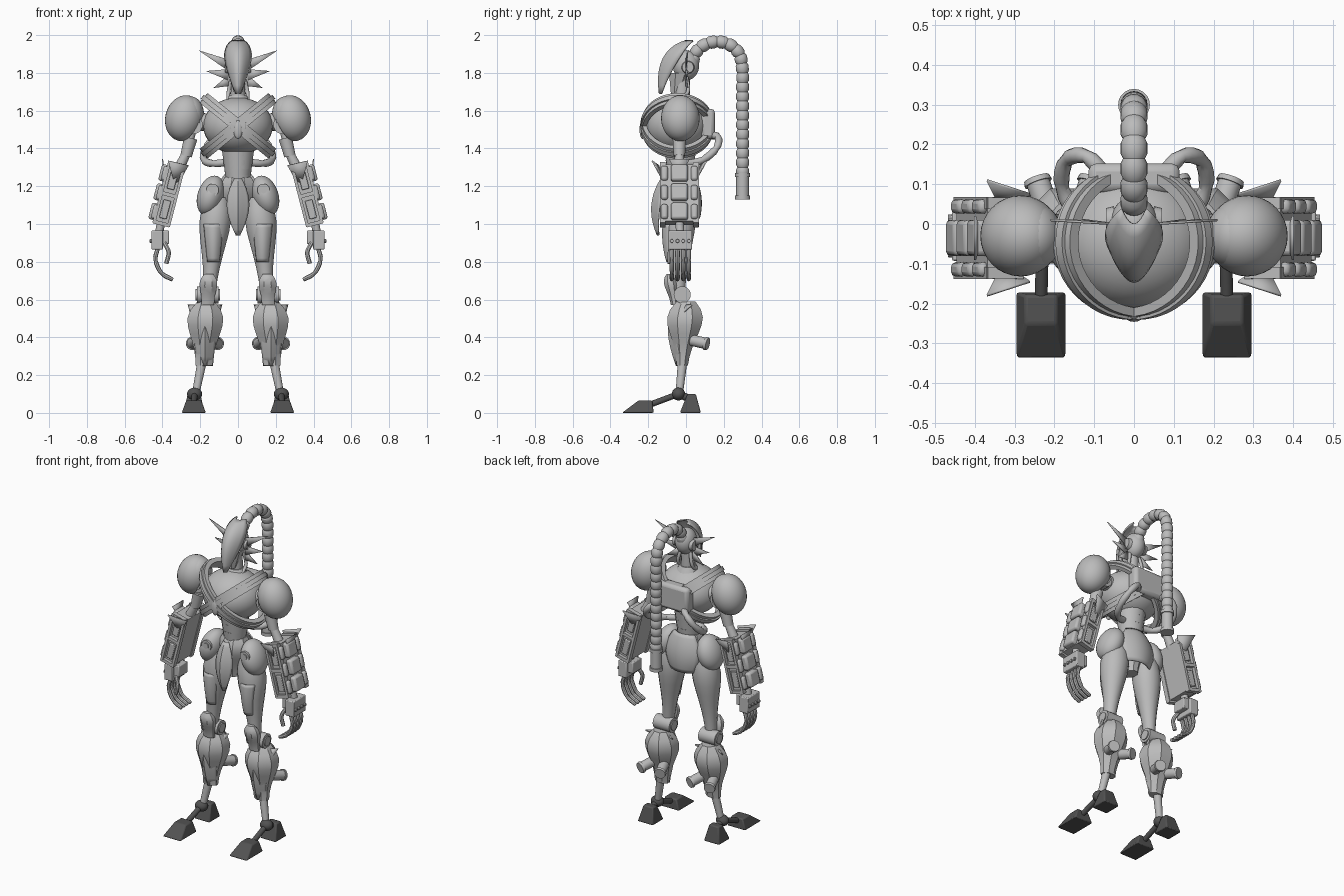
import bpy, bmesh
from math import sin, cos, pi, radians
from mathutils import Vector, Matrix

if "Cube" in bpy.data.objects:
    bpy.data.objects.remove(bpy.data.objects["Cube"], do_unlink=True)


def material(name, value):
    colour = (value, value, value, 1)
    mat = bpy.data.materials.new(name)
    mat.use_nodes = True
    mat.diffuse_color = colour
    mat.node_tree.nodes["Principled BSDF"].inputs["Base Color"].default_value = colour
    return mat


GREY = material("light grey metal", .5)
DARK = material("dark grey rubber", .085)
parts = []


def finish(name, bm, mat=GREY, pair=False, bevel=0, thick=0):
    # turn a bmesh into an object, mirrored to the other side when it is one of a pair
    bmesh.ops.recalc_face_normals(bm, faces=bm.faces)
    mesh = bpy.data.meshes.new(name)
    bm.to_mesh(mesh)
    bm.free()
    mesh.materials.append(mat)
    ob = bpy.data.objects.new(name, mesh)
    bpy.context.collection.objects.link(ob)
    if thick:
        solid = ob.modifiers.new("thickness", "SOLIDIFY")
        solid.thickness, solid.offset = thick, 0
    if bevel:
        edge = ob.modifiers.new("bevel", "BEVEL")
        edge.width, edge.segments = bevel, 2
    if pair:
        ob.modifiers.new("mirror", "MIRROR").use_mirror_merge = False
    parts.append(ob)


def skin(bm, rings, caps=True):
    # bridge closed rings of points
    verts = [[bm.verts.new(p) for p in ring] for ring in rings]
    n = len(verts[0])
    for a, b in zip(verts, verts[1:]):
        for i in range(n):
            bm.faces.new((a[i], a[(i + 1) % n], b[(i + 1) % n], b[i]))
    if caps:
        bm.faces.new(verts[0])
        bm.faces.new(verts[-1])


def loft(name, low, high, size_low, size_high, swell=0, sides=16, **options):
    # tapered column between two centres, swelling most in its upper half
    bm, low, high = bmesh.new(), Vector(low), Vector(high)
    size_low, size_high = Vector(size_low), Vector(size_high)
    steps, rings = (8 if swell else 1), []
    for step in range(steps + 1):
        t = step / steps
        centre = low.lerp(high, t)
        rx, ry = (size_low.lerp(size_high, t) + Vector((swell, swell)) * sin(pi * t * t)) / cos(pi / sides)
        angles = [(2 * i + 1) * pi / sides for i in range(sides)]
        rings.append([centre + Vector((rx * cos(a), ry * sin(a), 0)) for a in angles])
    skin(bm, rings)
    finish(name, bm, **options)


def rods(name, items, sides=20, **options):
    # straight rods given as start, end, start radius, end radius
    bm = bmesh.new()
    for start, end, first, last in items:
        start, end = Vector(start), Vector(end)
        axis = end - start
        place = Matrix.Translation((start + end) / 2) @ axis.to_track_quat("Z", "Y").to_matrix().to_4x4()
        bmesh.ops.create_cone(bm, cap_ends=True, segments=sides, radius1=first, radius2=last,
                              depth=axis.length, matrix=place)
    finish(name, bm, **options)


def ball(name, centre, size, tilt=0, cut=None, **options):
    # ellipsoid, optionally with everything beyond a plane removed
    bm = bmesh.new()
    place = Matrix.Translation(centre) @ Matrix.Rotation(radians(tilt), 4, "Y") @ Matrix.Diagonal((*size, 1))
    bmesh.ops.create_uvsphere(bm, u_segments=32, v_segments=18, radius=1, matrix=place)
    if cut:
        bmesh.ops.bisect_plane(bm, geom=bm.verts[:] + bm.edges[:] + bm.faces[:],
                               plane_co=cut[0], plane_no=cut[1], clear_outer=True)
    finish(name, bm, **options)


def boxes(name, items, frame=Matrix(), **options):
    bm = bmesh.new()
    for centre, size in items:
        bmesh.ops.create_cube(bm, size=1, matrix=frame @ Matrix.Translation(centre) @ Matrix.Diagonal((*size, 1)))
    finish(name, bm, **options)


def sweep(name, paths, radius, ribbed=False, steps=4, sides=12, **options):
    # smooth tubes through points, with a groove at each point when ribbed
    bm = bmesh.new()
    for path in paths:
        p = [Vector(q) for q in path]
        p = [2 * p[0] - p[1]] + p + [2 * p[-1] - p[-2]]
        points = []
        for a, b, c, d in zip(p, p[1:], p[2:], p[3:]):
            for t in (step / steps for step in range(steps)):
                points.append(b + ((c - a) * t + (2 * a - 5 * b + 4 * c - d) * t**2 + (3 * (b - c) + d - a) * t**3) / 2)
        points.append(p[-2])
        previous, rings = None, []
        for i, point in enumerate(points):
            along = (points[min(i + 1, len(points) - 1)] - points[max(i - 1, 0)]).normalized()
            turn = previous.rotation_difference(along) @ turn if previous else along.to_track_quat("Z", "Y")
            previous = along
            r = radius * (.82 if ribbed and i % steps == 0 else 1)
            rings.append([point + turn @ Vector((r * cos(a), r * sin(a), 0))
                          for a in (2 * pi * j / sides for j in range(sides))])
        skin(bm, rings)
    finish(name, bm, **options)


def sheet(name, top, middle, bottom, width, bow, x=0, power=2, thick=.008, **options):
    # plate along a curve of (y, z) points; width is a rule, bow bends the edges back
    bm, across, rows = bmesh.new(), [i / 5 - 1 for i in range(11)], []
    top, middle, bottom = Vector(top), Vector(middle), Vector(bottom)
    for t in (step / 10 for step in range(11)):
        y, z = top.lerp(middle, t).lerp(middle.lerp(bottom, t), t)
        w = width(t)
        rows.append([bm.verts.new((x + w * s, y + bow * w * abs(s) ** power, z)) for s in across])
    for a, b in zip(rows, rows[1:]):
        for i in range(len(across) - 1):
            bm.faces.new((a[i], a[i + 1], b[i + 1], b[i]))
    finish(name, bm, thick=thick, **options)


def fins(name, triangles):
    bm = bmesh.new()
    for corners in triangles:
        bm.faces.new([bm.verts.new(p) for p in corners])
    finish(name, bm, pair=True, thick=.006)


def chest_band(name, width, inner, outer):
    # flat sash over one shoulder and under the other arm
    bm, rings, slope = bmesh.new(), [], radians(39)
    along, side = Vector((cos(slope), 0, sin(slope))), Vector((-sin(slope), 0, cos(slope)))
    for a in (2 * pi * i / 48 for i in range(49)):
        out = along * .23 * cos(a) + Vector((0, .185 * sin(a), 0))
        section = ((inner, -width), (outer, -width), (outer, width), (inner, width))
        rings.append([Vector((0, -.045, 1.52)) + out * scale + side * shift for scale, shift in section])
    skin(bm, rings, caps=False)
    bmesh.ops.remove_doubles(bm, verts=bm.verts, dist=.0001)
    finish(name, bm, pair=True)


# Head, mask and ear fins
ball("skull", (0, 0, 1.84), (.06, .07, .08))
sheet("face_mask", (0, 1.97), (-.17, 1.92), (-.14, 1.69), width=lambda t: .07 * sin(pi * (.15 + .8 * t)), bow=1.2)
loft("jaw", (0, -.05, 1.69), (0, -.03, 1.8), (.02, .03), (.05, .06), sides=8)
rods("ear_disc", [((.05, .01, 1.83), (.07, .01, 1.83), .035, .03)], pair=True)
fins("ear_fin", [((.05, 0, z + .03), (.05, 0, z - .03), (reach, .01, z + rise))
                 for z, reach, rise in ((1.84, .21, .08), (1.79, .17, .02), (1.76, .13, -.04))])

# Ribbed cable arching from the back of the head and hanging down
arch = [(0, .165 - .13 * cos(a), 1.85 + .115 * sin(a)) for a in (pi * i / 8 for i in range(9))]
drop = [(0, .3, 1.8 - .05 * i) for i in range(12)]
sweep("head_cable", [arch + drop], .034, ribbed=True, sides=20)
rods("cable_plug", [((0, .3, top), (0, .3, bottom), r, r)
                    for top, bottom, r in ((1.27, 1.25, .04), (1.25, 1.15, .034), (1.15, 1.13, .04))])

# Neck
loft("neck_base", (0, -.02, 1.6), (0, -.02, 1.68), (.1, .09), (.045, .045))
loft("neck", (0, -.02, 1.66), (0, -.02, 1.78), (.04, .04), (.035, .04))
sweep("neck_hose", [[(.05, -.05, 1.64), (.05, .01, 1.7), (.03, 0, 1.79)]], .01, pair=True)

# Chest with crossed bands
ball("ribcage", (0, -.045, 1.52), (.185, .17, .15))
chest_band("chest_band", width=.033, inner=.9, outer=1.02)
chest_band("chest_band_trim", width=.013, inner=1, outer=1.06)
ball("chest_gem", (0, -.23, 1.5), (.024, .016, .05))
boxes("chest_clasp", [((0, -.222, 1.515), (.09, .025, .05))], bevel=.008)
boxes("backpack", [((0, .115, 1.53), (.23, .075, .16))], bevel=.02)
sweep("waist_hose", [[(.07, .12, 1.47), (.12, .17, 1.46), (.17, .16, 1.4), (.18, .09, 1.34), (.13, .01, 1.32),
                      (.04, -.02, 1.33)]], .02, ribbed=True, pair=True)

# Waist and hips
loft("abdomen", (0, -.03, 1.2), (0, -.03, 1.43), (.06, .058), (.09, .088))
rods("waist_ring", [((0, -.03, z), (0, -.03, z + .03), r, r + .004) for z, r in ((1.26, .068), (1.31, .074), (1.36, .08))])
loft("pelvis", (0, -.03, 1), (0, -.03, 1.25), (.035, .045), (.07, .055), swell=.03, sides=8)
ball("hip_guard", (.145, -.04, 1.15), (.065, .09, .105), tilt=-18, cut=((.15, 0, 1.07), (-.45, 0, -1)),
     thick=.008, pair=True)
rods("hip_port", [((.135, -.09, 1.18), (.135, -.04 - reach, 1.18), r, r) for reach, r in ((.088, .033), (.094, .018))],
     pair=True)
sheet("front_loin_plate", (-.13, 1.24), (-.22, 1.1), (-.15, .94),
      width=lambda t: .058 * sin(pi * (.1 + .85 * t)), bow=.7, power=1)
sheet("rear_skirt_plate", (.04, 1.26), (.1, 1.15), (.07, 1.03),
      width=lambda t: .12 * sin(pi * (.2 + .55 * t)), bow=-.4)

# Shoulders and upper arms
ball("pauldron", (.285, -.03, 1.56), (.095, .097, .118), tilt=-15, cut=((.25, 0, 1.475), (-.75, 0, -.6)),
     thick=.01, pair=True)
ball("inner_pauldron", (.25, -.03, 1.58), (.065, .078, .09), cut=((0, 0, 1.545), (0, 0, -1)), thick=.01, pair=True)
rods("shoulder_joint", [((.235, -.03 - half, 1.525), (.235, -.03 + half, 1.525), r, r)
                        for half, r in ((.055, .048), (.062, .03))], pair=True)
rods("shoulder_axle", [((.13, -.03, 1.54), (.3, -.03, 1.54), .045, .05)], pair=True)
rods("upper_arm", [((.245, -.035, 1.5), (.268, -.035, 1.4), .025, .025),
                   ((.25, -.035, 1.455), (.275, -.035, 1.36), .036, .03),
                   ((.27, -.035, 1.38), (.325, -.035, 1.27), .023, .03)], pair=True)

# Armoured forearms, built in a tilted frame
arm = Matrix.Translation((.366, -.035, 1.155)) @ Matrix.Rotation(radians(-14.5), 4, "Y")
boxes("forearm", [((0, 0, 0), (.085, .165, .31))], arm, pair=True)
faces, levels = (-.088, .088), (-.105, 0, .105)
rails = [((x, y, 0), (.016, .03, .33)) for x in (-.04, .04) for y in faces]
crossbars = [((0, y, z * 1.5), (.09, .028, .02)) for y in faces for z in levels]
boxes("forearm_frame", rails + crossbars, arm, pair=True)
boxes("forearm_inlay", [((0, y, z), (.04, .014, .1)) for y in faces for z in (-.08, .08)], arm, bevel=.004, pair=True)
domes = [((.05, 0, z), (.05, .09, .09)) for z in levels]
blocks = [((.048, y * .9, z), (.03, .036, .08)) for y in faces for z in levels]
boxes("forearm_outer_plate", domes + blocks, arm, bevel=.012, pair=True)
fins("elbow_fin", [((.37, -.035 + s * .145, 1.335), (.262, -.035 + s * .11, 1.31), (.33, -.035 + s * .065, 1.19))
                   for s in (-1, 1)])
fins("elbow_tip", [((.4, -.09, 1.345), (.4, .02, 1.345), (.385, -.035, 1.24))])

# Hands
rods("wrist", [((.405, -.035, 1.02), (.42, -.03, .94), .022, .022)], pair=True)
boxes("hand_guard", [((.428, -.03, .915), (.06, .125, .1)), ((.385, -.03, .93), (.04, .09, .07))], bevel=.005, pair=True)
knuckles = [-.075 + .03 * i for i in range(4)]
rods("knuckle_stud", [((.45, y, .91), (.468, y, .91), .011, .009) for y in knuckles], sides=10, pair=True)
sweep("finger", [[(.425, y, .87), (.437, y, .81), (.405, y, .74), (.345, y, .705)] for y in knuckles], .012,
      ribbed=True, sides=8, pair=True)
sweep("thumb", [[(.39, -.07, .9), (.367, -.085, .85), (.38, -.085, .79)]], .012, sides=8, pair=True)

# Thighs and knees
loft("thigh", (.15, -.04, .66), (.11, -.03, 1.14), (.034, .036), (.06, .06), swell=.03, pair=True)
sheet("thigh_plate", (-.12, 1), (-.13, .9), (-.1, .8), width=lambda t: .05 - .02 * t, bow=.7, x=.13, pair=True)
rods("knee_joint", [((.16 - half, -.02, .625), (.16 + half, -.02, .625), r, r)
                    for half, r in ((.058, .045), (.064, .03))], pair=True)
loft("knee_cap", (.16, -.06, .57), (.155, -.09, .735), (.034, .02), (.024, .014), swell=.02, sides=8, pair=True)

# Shins with rear thrusters
loft("shin", (.18, -.02, .25), (.17, 0, .59), (.045, .03), (.045, .05), swell=.05, sides=8, pair=True)
sheet("shin_plate", (-.04, .57), (-.14, .5), (-.05, .25), width=lambda t: .09 - .05 * t, bow=.8, x=.175, power=1, pair=True)
for side, label in ((-1, "inner"), (1, "outer")):
    root, tip = Vector((.175 + side * .04, .03, .385)), Vector((.175 + side * .07, .115, .365))
    rods(label + "_shin_thruster", [(root, tip, .03, .03), (root.lerp(tip, .85), tip, .036, .033)], pair=True)
rods("ankle_rod", [((.185, -.015, .3), (.222, -.035, .11), .026, .02)], pair=True)

# Dark feet
ankle = (.23, -.04, .1)
ball("ankle_ball", ankle, (.04, .035, .034), mat=DARK, pair=True)
rods("foot_link", [(ankle, (.234, -.2, .04), .016, .016), (ankle, (.232, .03, .07), .02, .02)], mat=DARK, pair=True)
loft("toe_pad", (.234, -.255, 0), (.234, -.215, .066), (.064, .084), (.04, .036), sides=4, mat=DARK, bevel=.007, pair=True)
loft("heel_pad", (.234, .023, 0), (.232, .03, .1), (.055, .056), (.034, .022), sides=4, mat=DARK, bevel=.007, pair=True)

# Smooth shading that keeps hard edges
bpy.ops.object.select_all(action="DESELECT")
for ob in parts:
    ob.select_set(True)
bpy.context.view_layer.objects.active = parts[0]
bpy.ops.object.shade_smooth_by_angle(angle=radians(32))
